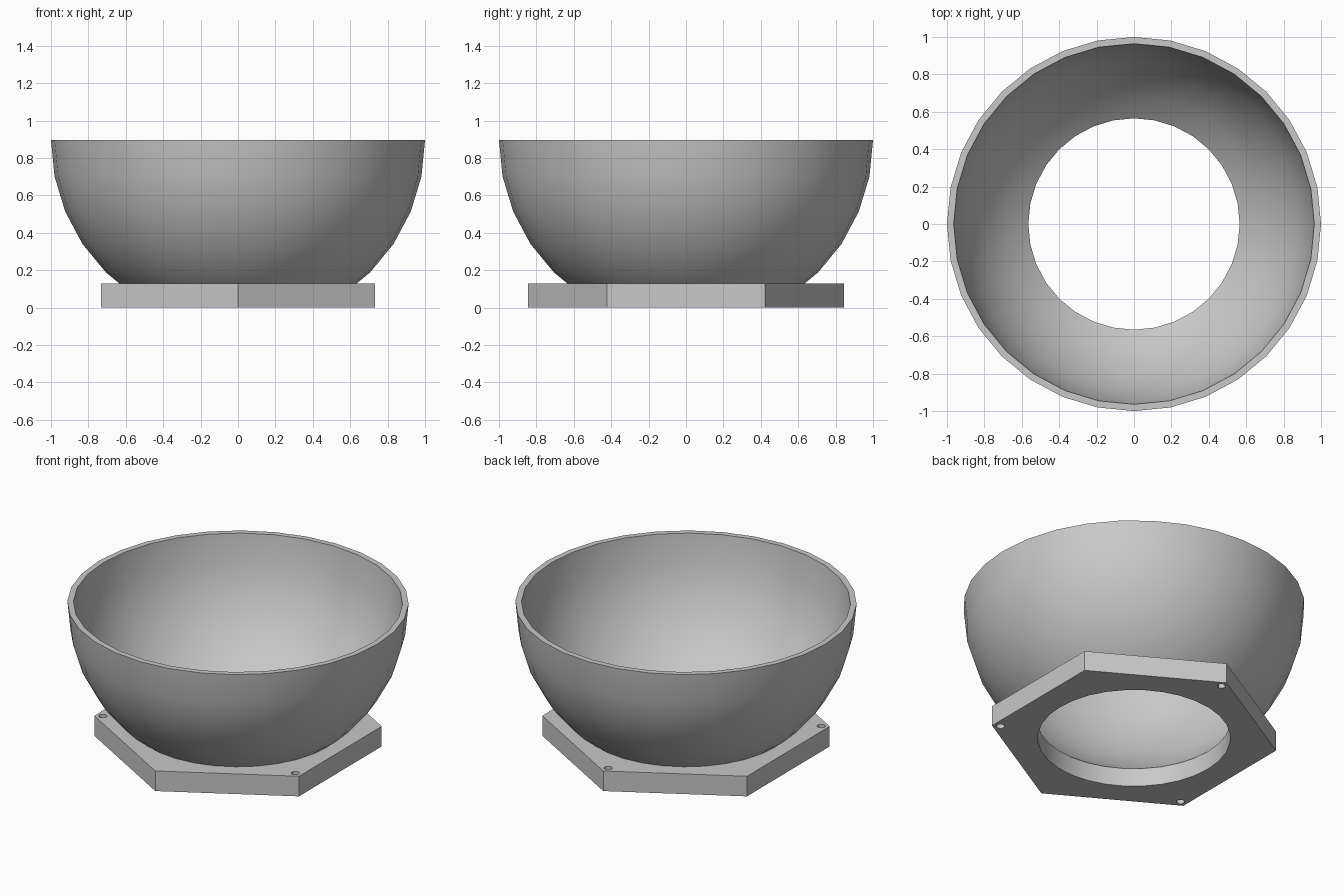
import bpy, bmesh, math

if "Cube" in bpy.data.objects:
    bpy.data.objects.remove(bpy.data.objects["Cube"], do_unlink=True)

RIM_Z = 0.896          # rim height, also the sphere centre
PLATE_Z = 0.13         # plate thickness
R_OUT, R_IN = 1.0, 0.964
BORE = 0.565
SEG = 32

grey = bpy.data.materials.new("light grey")
grey.use_nodes = True
grey.diffuse_color = (0.58, 0.58, 0.58, 1)
grey.node_tree.nodes["Principled BSDF"].inputs["Base Color"].default_value = (0.58, 0.58, 0.58, 1)


def make_object(name, bm):
    bmesh.ops.recalc_face_normals(bm, faces=bm.faces)
    mesh = bpy.data.meshes.new(name)
    bm.to_mesh(mesh)
    bm.free()
    mesh.materials.append(grey)
    obj = bpy.data.objects.new(name, mesh)
    bpy.context.collection.objects.link(obj)
    return obj


def select(obj):
    bpy.ops.object.select_all(action='DESELECT')
    obj.select_set(True)
    bpy.context.view_layer.objects.active = obj


def smooth(obj):
    select(obj)
    bpy.ops.object.shade_smooth_by_angle(angle=math.radians(30))


def ring(bm, r, z, n, turn=0.0, centre=(0, 0)):
    return [bm.verts.new((centre[0] + r * math.cos(turn + math.tau * i / n),
                          centre[1] + r * math.sin(turn + math.tau * i / n), z))
            for i in range(n)]


def bridge(bm, a, b):
    n = len(a)
    for i in range(n):
        bm.faces.new((a[i], a[(i + 1) % n], b[(i + 1) % n], b[i]))


def stack(profile, n, turn=0.0, centre=(0, 0)):
    """Closed solid from (radius, height) rings with flat caps."""
    bm = bmesh.new()
    rings = [ring(bm, r, z, n, turn, centre) for r, z in profile]
    for a, b in zip(rings, rings[1:]):
        bridge(bm, a, b)
    bm.faces.new(rings[0])
    bm.faces.new(rings[-1])
    return bm


def sphere_profile(radius):
    """Lower half of a sphere from the rim down, trimmed at the plate top."""
    pts = [(radius * math.cos(k * math.pi / 16), RIM_Z - radius * math.sin(k * math.pi / 16))
           for k in range(7)]
    kept = [p for p in pts if p[1] > PLATE_Z]
    (r0, z0), (r1, z1) = kept[-1], pts[len(kept)]
    slope = (r0 - r1) / (z0 - z1)
    return kept + [(r0 - (z0 - PLATE_Z) * slope, PLATE_Z)], slope


# Bowl shell
outer, _ = sphere_profile(R_OUT)
inner, slope = sphere_profile(R_IN)
bm = bmesh.new()
loops = [ring(bm, r, z, SEG) for r, z in outer[::-1] + inner]
for a, b in zip(loops, loops[1:] + loops[:1]):
    bridge(bm, a, b)
bowl = make_object("bowl", bm)
smooth(bowl)

# Hexagonal base plate
plate = make_object("base_plate", stack([(0.845, 0), (0.845, PLATE_Z)], 6, math.pi / 6))

# Central bore, flared at the top to follow the inside of the bowl
r_top = inner[-1][0]
z_flare = PLATE_Z - (r_top - BORE) / slope
cutters = [make_object("bore_cutter", stack(
    [(BORE, -0.1), (BORE, z_flare), (r_top + 0.1 * slope, PLATE_Z + 0.1)], SEG))]

# Screw holes at alternate corners
for k in range(3):
    a = math.pi / 2 + k * math.tau / 3
    spot = (0.795 * math.cos(a), 0.795 * math.sin(a))
    cutters.append(make_object("screw_hole_cutter",
                               stack([(0.024, -0.1), (0.024, PLATE_Z + 0.1)], 20, 0, spot)))

for cutter in cutters:
    mod = plate.modifiers.new("cut", 'BOOLEAN')
    mod.operation = 'DIFFERENCE'
    mod.solver = 'EXACT'
    mod.object = cutter
    select(plate)
    bpy.ops.object.modifier_apply(modifier=mod.name)
    bpy.data.objects.remove(cutter, do_unlink=True)
smooth(plate)
